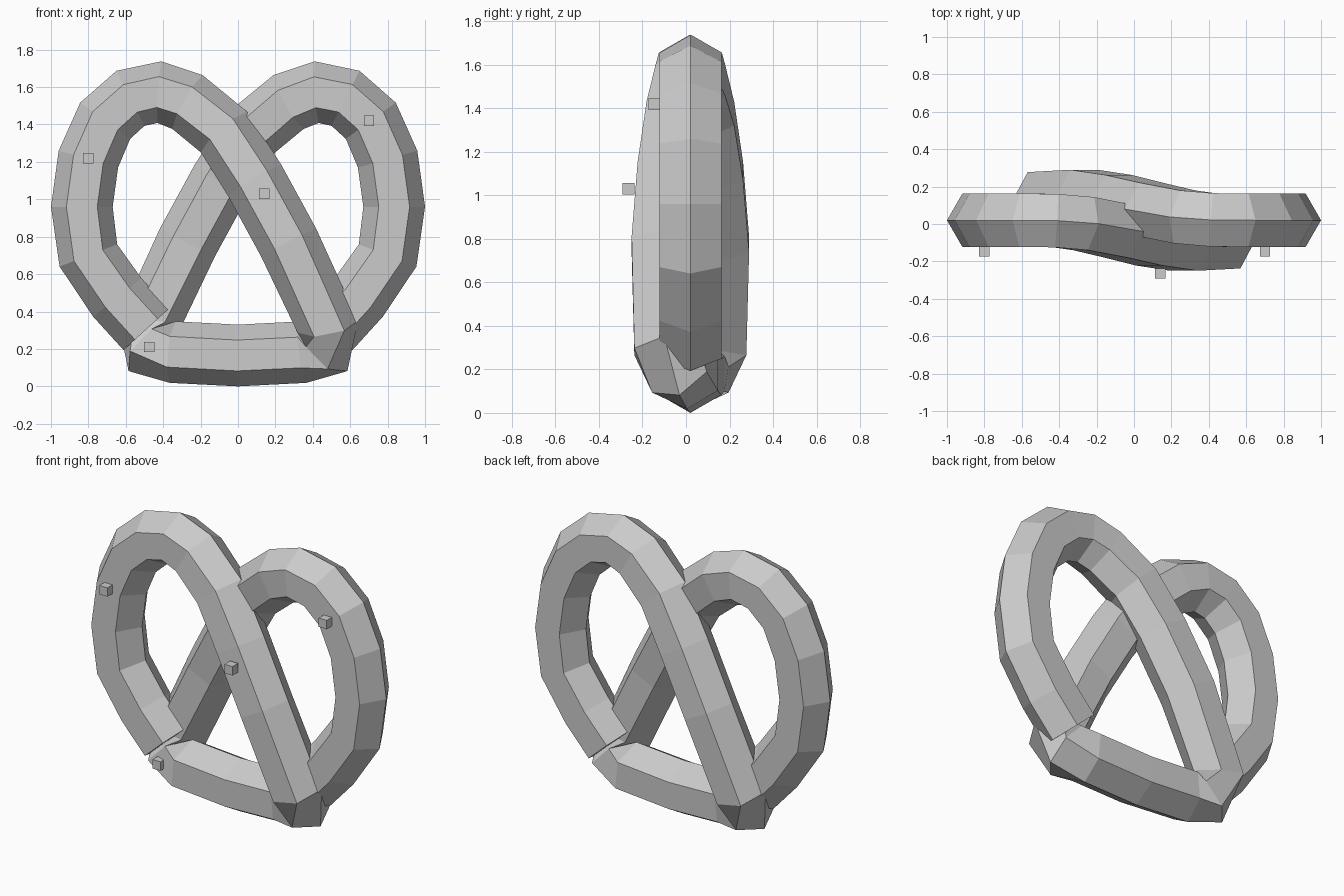
import bpy, bmesh, math
from mathutils import Vector

cube = bpy.data.objects.get("Cube")
if cube:
    bpy.data.objects.remove(cube, do_unlink=True)

grey = bpy.data.materials.new("plain_grey")
grey.use_nodes = True
COLOUR = (0.6, 0.6, 0.6, 1)
grey.diffuse_color = COLOUR
grey.node_tree.nodes["Principled BSDF"].inputs["Base Color"].default_value = COLOUR

RADIUS = 0.165
SIDES = 6
MID_Y = 0.02


def finish(bm, name):
    bmesh.ops.recalc_face_normals(bm, faces=bm.faces)
    mesh = bpy.data.meshes.new(name)
    bm.to_mesh(mesh)
    bm.free()
    mesh.materials.append(grey)
    obj = bpy.data.objects.new(name, mesh)
    bpy.context.collection.objects.link(obj)
    return obj


# Half of the rope: free end, left loop, front strand, corner, base bar
half = [Vector(p) for p in (
    (-0.49, 0.02, 0.305), (-0.645, 0.02, 0.475), (-0.80, 0.02, 0.70),
    (-0.835, 0.02, 0.96), (-0.80, 0.02, 1.215), (-0.71, 0.02, 1.42),
    (-0.575, 0.02, 1.54), (-0.42, 0.018, 1.573), (-0.27, 0.002, 1.52),
    (-0.075, -0.04, 1.36), (0.09, -0.08, 1.10), (0.27, -0.107, 0.77),
    (0.48, -0.10, 0.32), (0.47, -0.03, 0.20), (0.35, 0.005, 0.183),
)]
# The other half is the same, turned half way round the vertical axis
turned = [Vector((-p.x, 2 * MID_Y - p.y, p.z)) for p in reversed(half)]
path = half + [Vector((0, MID_Y, RADIUS))] + turned

# Sweep a hexagon with flat front and back along the path
bm = bmesh.new()
rings = []
for i, centre in enumerate(path):
    tangent = Vector()
    if i > 0:
        tangent += (centre - path[i - 1]).normalized()
    if i < len(path) - 1:
        tangent += (path[i + 1] - centre).normalized()
    tangent.normalize()
    outward = tangent.cross(Vector((0, 1, 0))).normalized()
    across = outward.cross(tangent)
    ring = []
    for k in range(SIDES):
        a = math.tau * k / SIDES
        offset = outward * math.cos(a) + across * math.sin(a)
        ring.append(bm.verts.new(centre + offset * RADIUS))
    rings.append(ring)
for a, b in zip(rings, rings[1:]):
    for k in range(SIDES):
        n = (k + 1) % SIDES
        bm.faces.new((a[k], a[n], b[n], b[k]))
bm.faces.new(rings[0])
bm.faces.new(rings[-1])
finish(bm, "twisted_dough")

# Salt grains on the front
grains = ((-0.80, -0.145, 1.22), (0.70, -0.145, 1.42),
          (0.14, -0.265, 1.03), (-0.475, -0.09, 0.21))
for i, spot in enumerate(grains):
    bm = bmesh.new()
    bmesh.ops.create_cube(bm, size=0.055)
    finish(bm, f"salt_grain_{i + 1}").location = spot
